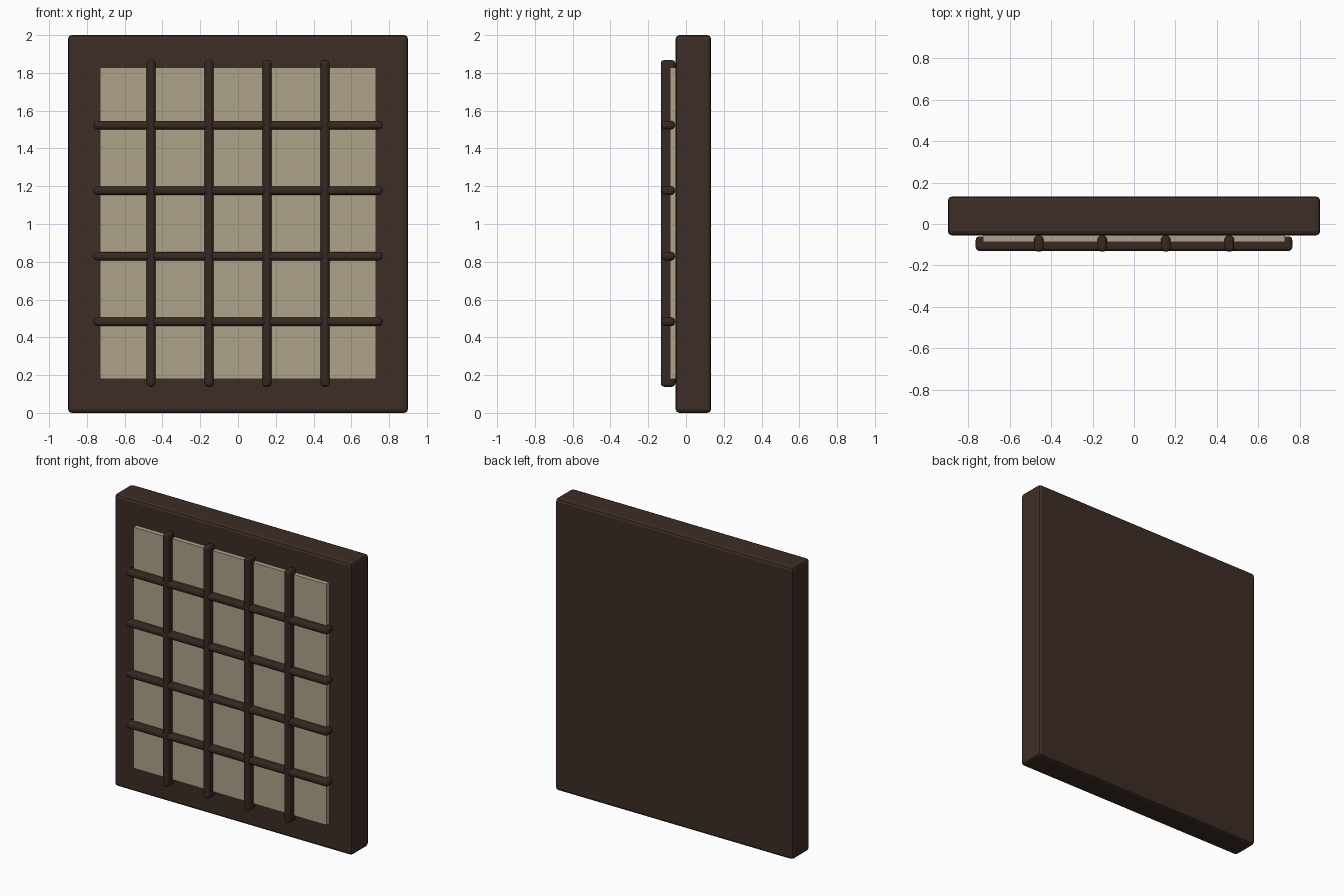
import bpy, bmesh

if "Cube" in bpy.data.objects:
    bpy.data.objects.remove(bpy.data.objects["Cube"])


def material(name, color):
    m = bpy.data.materials.new(name)
    m.diffuse_color = (*color, 1.0)
    m.use_nodes = True
    m.node_tree.nodes["Principled BSDF"].inputs["Base Color"].default_value = m.diffuse_color
    return m


def box(name, center, size, mat, bevel=0.0, segments=2):
    me = bpy.data.meshes.new(name)
    bm = bmesh.new()
    bmesh.ops.create_cube(bm, size=1.0)
    bmesh.ops.scale(bm, vec=size, verts=bm.verts)
    if bevel:
        bmesh.ops.bevel(bm, geom=bm.edges[:], offset=bevel, segments=segments,
                        profile=0.5, affect='EDGES')
    bm.to_mesh(me)
    bm.free()
    ob = bpy.data.objects.new(name, me)
    ob.location = center
    me.materials.append(mat)
    bpy.context.collection.objects.link(ob)
    return ob


wood = material("dark_wood", (0.048, 0.026, 0.019))
bar_wood = material("lattice_wood", (0.038, 0.021, 0.016))
paper = material("paper", (0.42, 0.37, 0.255))

# Solid backing frame
box("frame", (0, 0.039, 1.0), (1.8, 0.188, 2.0), wood, 0.02, 2)

# Pale panel set on the front face
box("paper_panel", (0, -0.07, 1.004), (1.46, 0.032, 1.65), paper)

# Lattice of rounded bars
for i in range(4):
    k = i - 1.5
    box(f"vertical_bar_{i + 1}", (k * 0.307, -0.095, 1.003),
        (0.046, 0.077, 1.73), bar_wood, 0.018, 3)
    box(f"horizontal_bar_{i + 1}", (0, -0.095, 1.003 + k * 0.347),
        (1.53, 0.071, 0.044), bar_wood, 0.018, 3)
